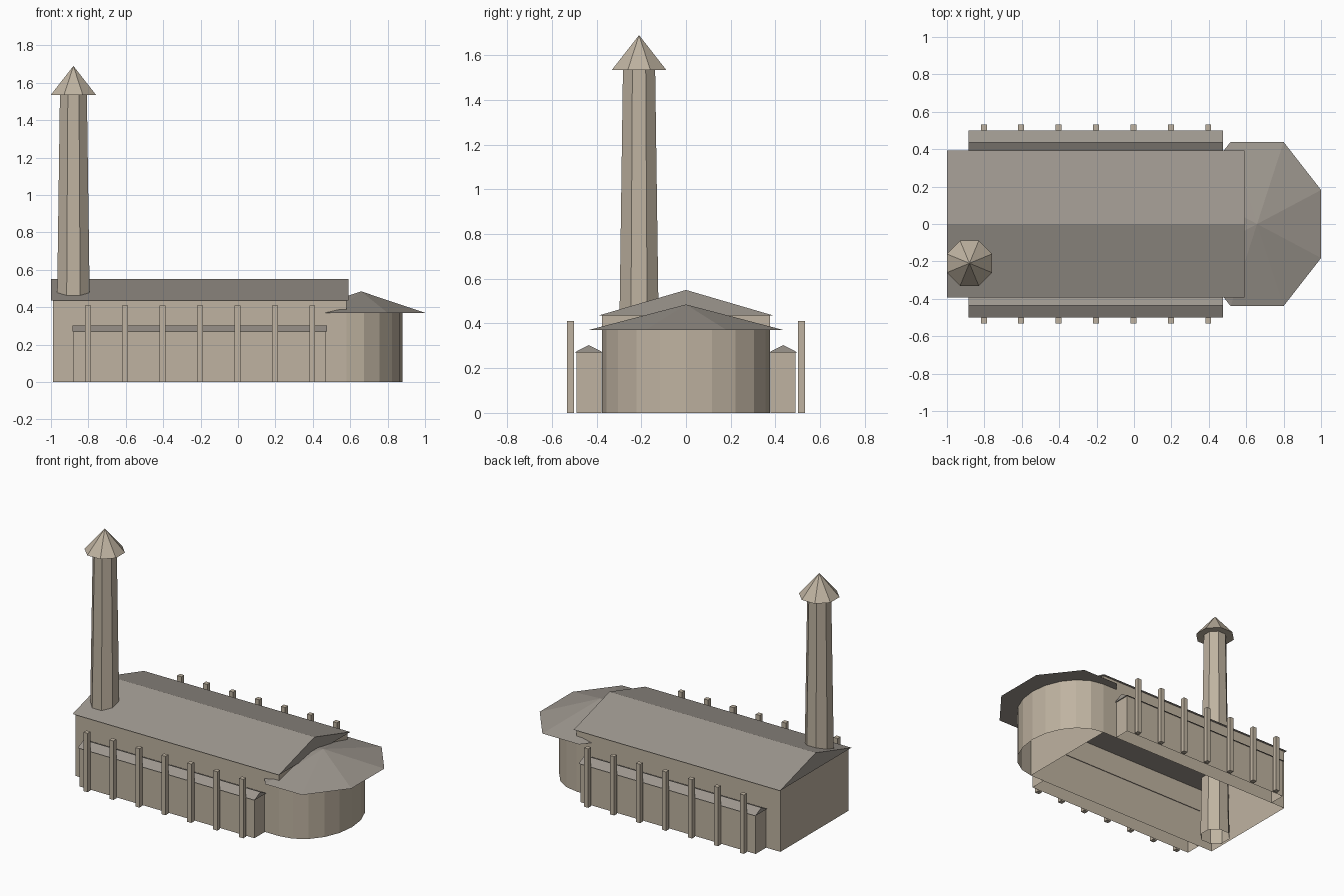
import bpy
import bmesh
import math
from mathutils import Matrix

cube = bpy.data.objects.get("Cube")
if cube:
    bpy.data.objects.remove(cube, do_unlink=True)


def material(name, color):
    mat = bpy.data.materials.new(name)
    mat.use_nodes = True
    mat.diffuse_color = color
    mat.node_tree.nodes["Principled BSDF"].inputs["Base Color"].default_value = color
    return mat


stone = material("warm stone", (0.52, 0.45, 0.355, 1))
roofing = material("grey roofing", (0.335, 0.305, 0.27, 1))


def finish(name, bm, mat):
    mesh = bpy.data.meshes.new(name)
    bm.to_mesh(mesh)
    bm.free()
    mesh.materials.append(mat)
    obj = bpy.data.objects.new(name, mesh)
    bpy.context.collection.objects.link(obj)
    return obj


def walls(name, outline, height, closed=True):
    """Upright walls along a counter-clockwise outline, open above and below."""
    bm = bmesh.new()
    low = [bm.verts.new((x, y, 0)) for x, y in outline]
    high = [bm.verts.new((x, y, height)) for x, y in outline]
    n = len(outline)
    for i in range(n if closed else n - 1):
        j = (i + 1) % n
        bm.faces.new((low[i], low[j], high[j], high[i]))
    return finish(name, bm, stone)


def rectangle(x0, x1, y0, y1):
    return [(x0, y0), (x1, y0), (x1, y1), (x0, y1)]


def gable_roof(name, x0, x1, y0, y1, eave, ridge):
    """Closed triangular prism with its ridge along x."""
    bm = bmesh.new()
    profile = [(y0, eave), (y1, eave), ((y0 + y1) / 2, ridge)]
    face = bm.faces.new([bm.verts.new((x0, y, z)) for y, z in profile])
    extruded = bmesh.ops.extrude_face_region(bm, geom=[face], use_keep_orig=True)
    moved = [g for g in extruded["geom"] if isinstance(g, bmesh.types.BMVert)]
    bmesh.ops.translate(bm, vec=(x1 - x0, 0, 0), verts=moved)
    bmesh.ops.recalc_face_normals(bm, faces=bm.faces)
    return finish(name, bm, roofing)


def octagon_cone(name, center, z0, z1, r0, r1, mat, capped, scale_x=1):
    """Eight-sided cone or taper with flat sides facing the axes."""
    bm = bmesh.new()
    bmesh.ops.create_cone(bm, cap_ends=capped, segments=8, radius1=r0,
                          radius2=r1, depth=z1 - z0)
    bmesh.ops.rotate(bm, verts=bm.verts, matrix=Matrix.Rotation(math.pi / 8, 3, 'Z'))
    bmesh.ops.scale(bm, verts=bm.verts, vec=(scale_x, 1, 1))
    bmesh.ops.translate(bm, verts=bm.verts, vec=(*center, (z0 + z1) / 2))
    bmesh.ops.remove_doubles(bm, verts=bm.verts, dist=0.0001)
    return finish(name, bm, mat)


def post(name, x, y, height, width):
    bm = bmesh.new()
    bmesh.ops.create_cube(bm, size=1)
    bmesh.ops.scale(bm, verts=bm.verts, vec=(width, width, height))
    bmesh.ops.translate(bm, verts=bm.verts, vec=(x, y, height / 2))
    return finish(name, bm, stone)


# Main hall
walls("hall_walls", rectangle(-0.99, 0.58, -0.375, 0.375), 0.435)
gable_roof("hall_roof", -1.0, 0.59, -0.393, 0.393, 0.435, 0.55)

# Rounded end
arc = [math.radians(18 * k) for k in range(-5, 6)]
walls("apse_walls", [(0.58 + 0.3 * math.cos(a), 0.375 * math.sin(a)) for a in arc],
      0.37, closed=False)
octagon_cone("apse_roof", (0.658, 0), 0.37, 0.485, 0.475, 0, roofing, True, 0.78)

# Side aisles and their rows of posts
for side, label in ((-1, "front"), (1, "back")):
    y0, y1 = sorted((side * 0.377, side * 0.49))
    walls(label + "_aisle_walls", rectangle(-0.88, 0.47, y0, y1), 0.272)
    y0, y1 = sorted((side * 0.37, side * 0.5))
    gable_roof(label + "_aisle_roof", -0.885, 0.477, y0, y1, 0.27, 0.303)
    for i in range(7):
        post(f"{label}_post_{i + 1}", -0.803 + 0.2 * i, side * 0.516, 0.41, 0.032)

# Tower with pointed cap
tower = (-0.88, -0.21)
octagon_cone("tower_shaft", tower, 0, 1.535, 0.101, 0.078, stone, False)
octagon_cone("tower_cap", tower, 1.535, 1.69, 0.131, 0, stone, True)
